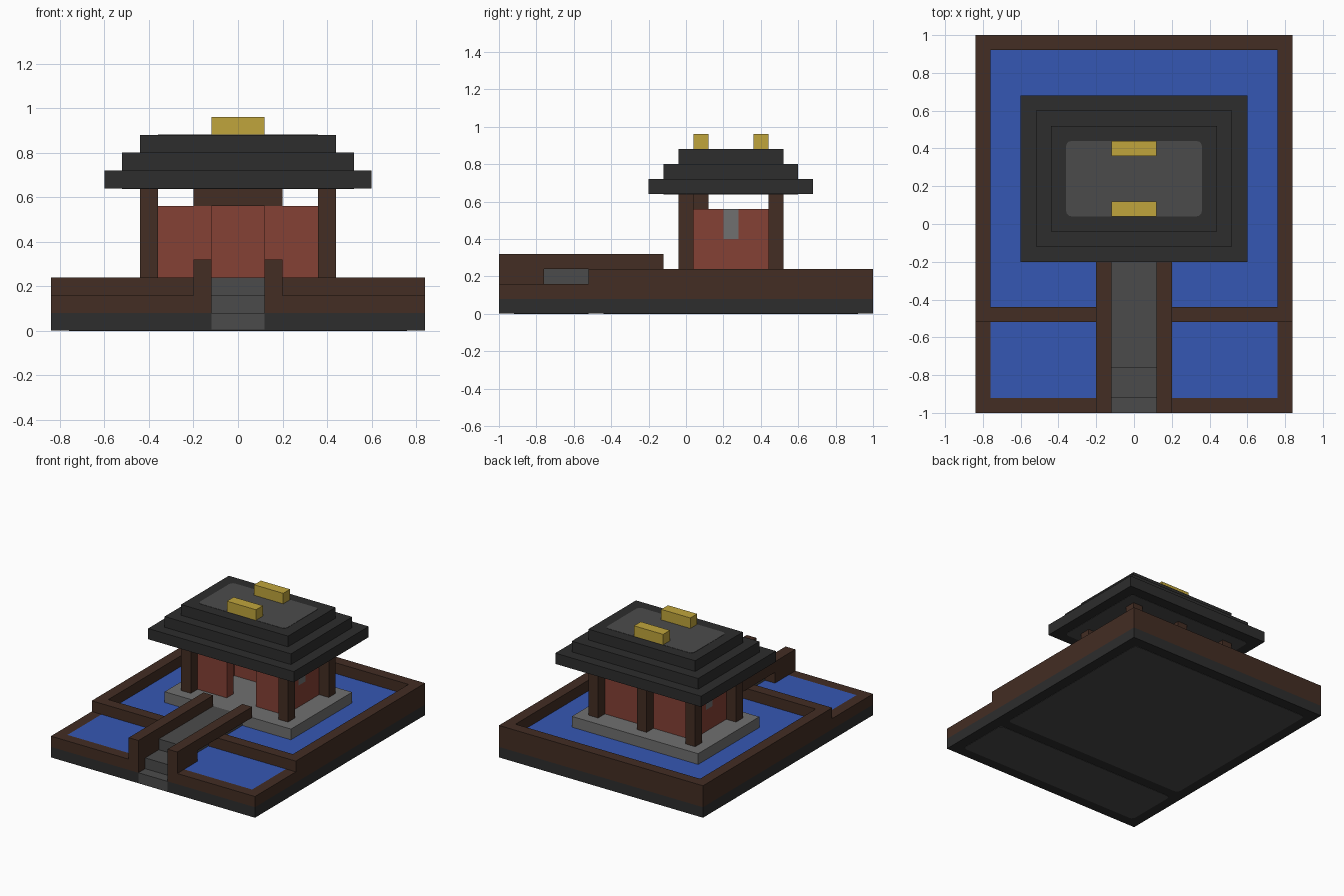
import bpy
import bmesh

default = bpy.data.objects.get("Cube")
if default:
    bpy.data.objects.remove(default, do_unlink=True)


def material(name, hex_code):
    """Flat material from a display colour, converted to linear."""
    rgb = [int(hex_code[i:i + 2], 16) / 255 for i in (0, 2, 4)]
    lin = [c / 12.92 if c <= 0.04045 else ((c + 0.055) / 1.055) ** 2.4 for c in rgb]
    mat = bpy.data.materials.new(name)
    mat.use_nodes = True
    mat.diffuse_color = (*lin, 1)
    bsdf = mat.node_tree.nodes["Principled BSDF"]
    bsdf.inputs["Base Color"].default_value = (*lin, 1)
    bsdf.inputs["Roughness"].default_value = 0.9
    return mat


SLATE = material("dark slate", "2D2D2D")
STONE = material("grey stone", "4B4B4B")
PALE = material("pale stone", "707070")
WOOD = material("dark wood", "432D23")
RED = material("red plaster", "854135")
WATER = material("blue water", "3557B3")
GOLD = material("gold", "C0A53C")


def box(name, mat, x, y, z, corner=0):
    """Box between (min, max) pairs, with optional rounded upright edges."""
    bm = bmesh.new()
    bmesh.ops.create_cube(bm, size=1)
    for v in bm.verts:
        for axis, (low, high) in enumerate((x, y, z)):
            v.co[axis] = low if v.co[axis] < 0 else high
    if corner:
        upright = [e for e in bm.edges
                   if abs(e.verts[0].co.z - e.verts[1].co.z) > 1e-5]
        bmesh.ops.bevel(bm, geom=upright, offset=corner, segments=3,
                        profile=0.5, affect='EDGES')
    bmesh.ops.recalc_face_normals(bm, faces=bm.faces)
    mesh = bpy.data.meshes.new(name)
    bm.to_mesh(mesh)
    bm.free()
    mesh.materials.append(mat)
    obj = bpy.data.objects.new(name, mesh)
    bpy.context.collection.objects.link(obj)
    return obj


def pair(name, mat, x, y, z):
    """Matching boxes on the left (+x) and right (-x)."""
    box("left_" + name, mat, x, y, z)
    box("right_" + name, mat, (-x[1], -x[0]), y, z)


def centred(half):
    return (-half, half)


# Foundation, with a notch for the first step
box("foundation", SLATE, centred(.84), (-.92, 1), (.002, .08))
pair("foundation_front", SLATE, (.12, .84), (-1, -.92), (.002, .08))
box("step_footing", SLATE, centred(.12), (-1, -.92), (.002, .006))
box("front_underside_panel", STONE, centred(.76), (-.92, -.52), (0, .004), .03)
box("rear_underside_panel", STONE, centred(.76), (-.44, .92), (0, .004), .03)

# Pool water
pair("water", WATER, (.12, .76), (-.92, .92), (.08, .16))
box("rear_water", WATER, centred(.12), (.6, .92), (.08, .16))

# Pool walls: low at the front, tall around the main pool
pair("front_wall", WOOD, (.2, .84), (-1, -.92), (.08, .16))
pair("low_side_wall", WOOD, (.76, .84), (-.92, -.52), (.08, .16))
pair("tall_side_wall", WOOD, (.76, .84), (-.52, 1), (.08, .24))
pair("divider_wall", WOOD, (.12, .76), (-.52, -.44), (.08, .24))
box("rear_wall", WOOD, centred(.76), (.92, 1), (.08, .24))

# Steps, bridge and railings
box("lower_step", STONE, centred(.12), (-1, -.92), (.006, .08))
box("upper_step", STONE, centred(.12), (-.92, -.76), (.08, .16))
box("bridge_deck", STONE, centred(.12), (-.76, -.12), (.08, .24))
pair("railing", WOOD, (.12, .2), (-1, -.12), (.24, .32))
pair("railing_post", WOOD, (.12, .2), (-1, -.76), (.08, .24))

# Pavilion platform
box("platform", PALE, centred(.52), (-.12, .6), (.08, .24))

# Columns and door lintel
for label, y in (("front", (-.04, .04)), ("rear", (.44, .52))):
    pair(label + "_column", WOOD, (.36, .44), y, (.24, .64))
box("rear_middle_column", WOOD, centred(.04), (.44, .52), (.24, .64))
box("door_lintel", WOOD, centred(.2), (.04, .12), (.56, .64))

# Pavilion walls, with a doorway in front and a window each side
pair("pavilion_front_wall", RED, (.12, .36), (.04, .12), (.24, .56))
box("pavilion_rear_wall", RED, centred(.36), (.36, .44), (.24, .56))
pair("pavilion_side_sill", RED, (.28, .36), (.12, .36), (.24, .40))
pair("pavilion_side_front", RED, (.28, .36), (.12, .2), (.40, .56))
pair("pavilion_side_rear", RED, (.28, .36), (.28, .36), (.40, .56))
pair("side_window", PALE, (.28, .36), (.2, .28), (.40, .56))

# Stepped roof around the pavilion centre
for tier in range(3):
    inset = .08 * tier
    box(f"roof_tier_{tier + 1}", SLATE, centred(.6 - inset),
        (-.2 + inset, .68 - inset), (.64 + inset, .72 + inset))
box("ceiling_panel", STONE, centred(.52), (-.12, .6), (.638, .642), .03)
box("roof_top_panel", STONE, centred(.36), (.04, .44), (.878, .882), .03)

# Roof ornaments
for label, y in (("front", (.04, .12)), ("rear", (.36, .44))):
    box(label + "_roof_ornament", GOLD, centred(.12), y, (.88, .96))
